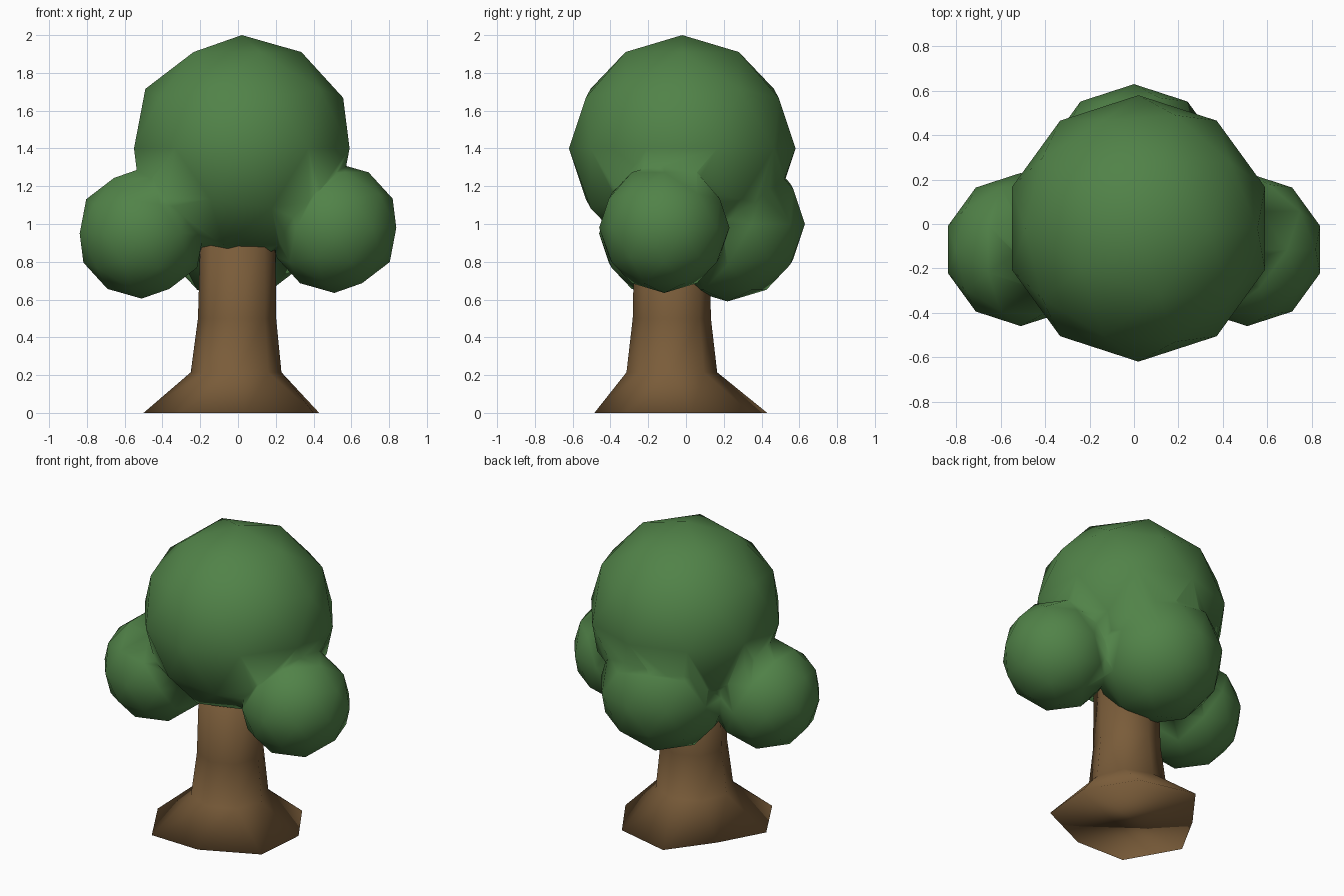
import bpy, bmesh, math

if "Cube" in bpy.data.objects:
    bpy.data.objects.remove(bpy.data.objects["Cube"])


def material(name, rgb):
    m = bpy.data.materials.new(name)
    m.diffuse_color = (*rgb, 1)
    m.use_nodes = True
    m.node_tree.nodes["Principled BSDF"].inputs["Base Color"].default_value = m.diffuse_color
    return m


leaf_green = material("leaf_green", (0.082, 0.225, 0.065))
bark_brown = material("bark_brown", (0.195, 0.108, 0.042))


def add_object(name, bm, mat):
    bmesh.ops.recalc_face_normals(bm, faces=bm.faces[:])
    for f in bm.faces:
        f.smooth = True
    mesh = bpy.data.meshes.new(name)
    bm.to_mesh(mesh)
    bm.free()
    mesh.materials.append(mat)
    obj = bpy.data.objects.new(name, mesh)
    bpy.context.collection.objects.link(obj)
    return obj


def leaf_ball(name, center, radius):
    bm = bmesh.new()
    bmesh.ops.create_icosphere(bm, subdivisions=2, radius=radius)
    bmesh.ops.translate(bm, verts=bm.verts[:], vec=center)
    return add_object(name, bm, leaf_green)


# Canopy: one large ball with three lobes fused into it
canopy = leaf_ball("canopy", (0.02, -0.02, 1.4), 0.6)
lobes = [
    leaf_ball("left_lobe", (-0.51, -0.115, 0.95), 0.345),
    leaf_ball("right_lobe", (0.51, -0.115, 0.98), 0.345),
    leaf_ball("back_lobe", (0.0, 0.22, 1.0), 0.41),
]
for lobe in lobes:
    mod = canopy.modifiers.new("fuse_" + lobe.name, 'BOOLEAN')
    mod.operation = 'UNION'
    mod.solver = 'EXACT'
    mod.object = lobe
bpy.context.view_layer.update()
graph = bpy.context.evaluated_depsgraph_get()
fused = bpy.data.meshes.new_from_object(canopy.evaluated_get(graph))
canopy.modifiers.clear()
canopy.data = fused
for lobe in lobes:
    bpy.data.objects.remove(lobe)

# Trunk: uneven root flare, then eight-sided rings up into the canopy
root_outline = [(0.43, 0.03), (0.24, 0.34), (-0.13, 0.43), (-0.34, 0.15),
                (-0.50, -0.14), (-0.31, -0.475), (0.04, -0.485), (0.40, -0.32)]
rings = [[(x, y, 0.0) for x, y in root_outline]]
for z, r, cx in [(0.215, 0.24, -0.01), (0.5, 0.207, -0.005), (1.0, 0.197, 0.0)]:
    rings.append([(cx + r * math.cos(k * math.pi / 4),
                   -0.075 + r * math.sin(k * math.pi / 4), z) for k in range(8)])

bm = bmesh.new()
loops = [[bm.verts.new(p) for p in ring] for ring in rings]
for low, high in zip(loops, loops[1:]):
    for k in range(8):
        n = (k + 1) % 8
        bm.faces.new((low[k], low[n], high[n], high[k]))
bm.faces.new(loops[0][::-1])
bm.faces.new(loops[-1])
add_object("trunk", bm, bark_brown)
